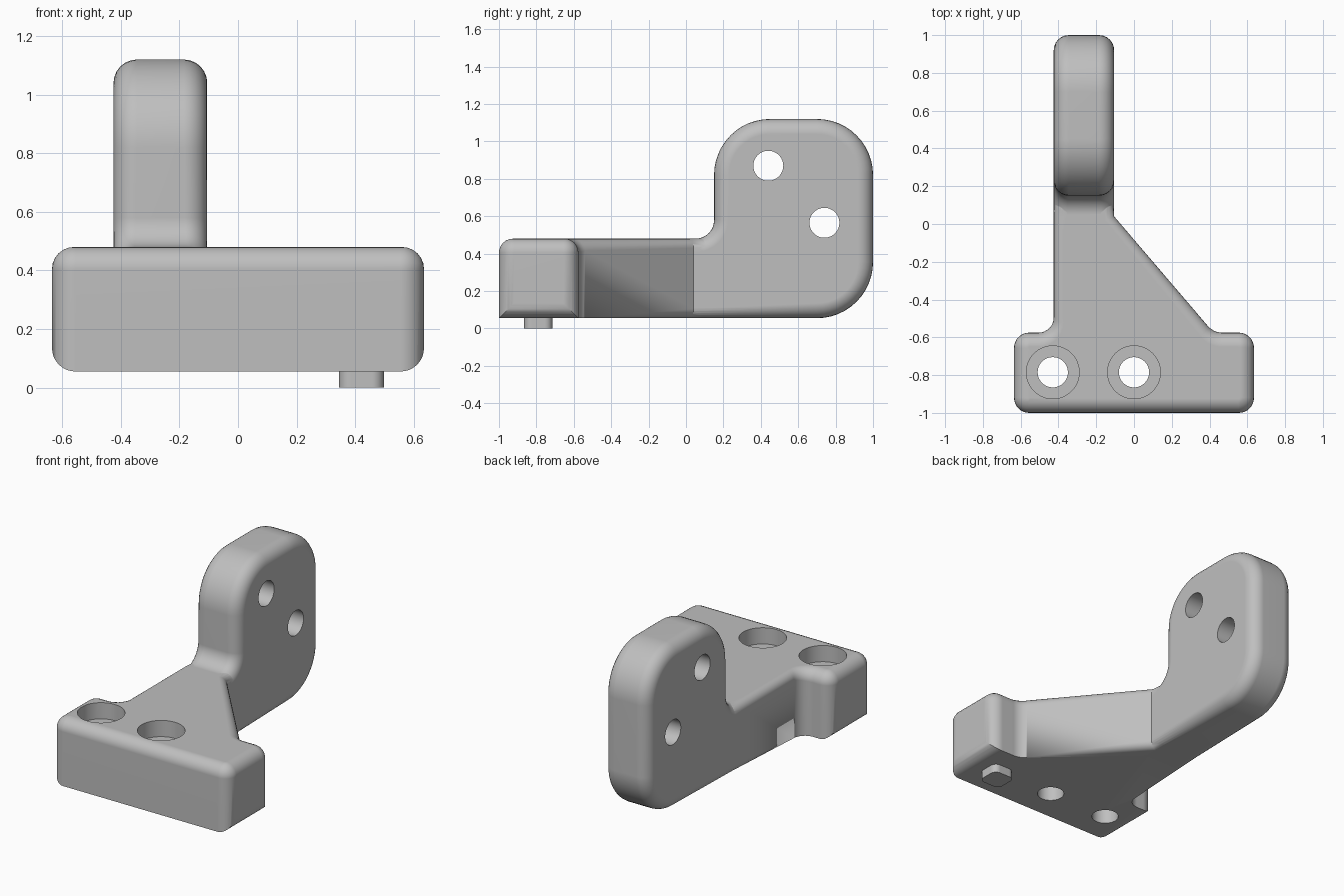
import bpy, bmesh, math
from mathutils import Vector

cube = bpy.data.objects.get("Cube")
if cube:
    bpy.data.objects.remove(cube, do_unlink=True)

grey = bpy.data.materials.new("plain grey")
grey.use_nodes = True
grey.diffuse_color = (0.52, 0.52, 0.52, 1)
grey.node_tree.nodes["Principled BSDF"].inputs["Base Color"].default_value = grey.diffuse_color

BOTTOM, TOP = 0.055, 0.48
ARM_LEFT, ARM_RIGHT = -0.105, -0.425


def rounded(corners, steps=8):
    """Outline with an arc at every (a, b, radius) corner."""
    out = []
    for i, (a, b, r) in enumerate(corners):
        p = Vector((a, b))
        if r == 0:
            out.append(p)
            continue
        u = (Vector(corners[i - 1][:2]) - p).normalized()
        v = (Vector(corners[(i + 1) % len(corners)][:2]) - p).normalized()
        half = u.angle(v) / 2
        centre = p + (u + v).normalized() * r / math.sin(half)
        s = p + u * r / math.tan(half) - centre
        e = p + v * r / math.tan(half) - centre
        sweep = s.angle(e)
        for k in range(steps + 1):
            t = k / steps
            out.append(centre + (s * math.sin((1 - t) * sweep)
                                 + e * math.sin(t * sweep)) / math.sin(sweep))
    return out


def mitres(pts):
    """Inward offset direction of each point of a counterclockwise outline."""
    out = []
    for i, p in enumerate(pts):
        d1 = (p - pts[i - 1]).normalized()
        d2 = (pts[(i + 1) % len(pts)] - p).normalized()
        n1, n2 = Vector((-d1.y, d1.x)), Vector((-d2.y, d2.x))
        out.append((n1 + n2) / (1 + n1.dot(n2)))
    return out


def prism(name, pts, lo, hi, place, low_r=lambda p: 0, high_r=lambda p: 0, steps=6):
    """Extrude an outline, rolling its rims over by a radius that may vary."""
    bm = bmesh.new()
    inward = mitres(pts)
    rings = []
    for end, sign, radius in ((lo, 1, low_r), (hi, -1, high_r)):
        order = range(steps, -1, -1) if sign > 0 else range(steps + 1)
        for k in order:
            ang = math.pi / 2 * k / steps
            ring = []
            for p, m in zip(pts, inward):
                r = radius(p)
                q = p + m * r * (1 - math.cos(ang))
                h = end + sign * r * (1 - math.sin(ang))
                ring.append(bm.verts.new(place(q.x, q.y, h)))
            rings.append(ring)
    n = len(pts)
    for r1, r2 in zip(rings, rings[1:]):
        for i in range(n):
            j = (i + 1) % n
            bm.faces.new((r1[i], r1[j], r2[j], r2[i]))
    bm.faces.new(rings[0][::-1])
    bm.faces.new(rings[-1])
    bmesh.ops.remove_doubles(bm, verts=bm.verts, dist=1e-5)
    bmesh.ops.recalc_face_normals(bm, faces=bm.faces)
    mesh = bpy.data.meshes.new(name)
    bm.to_mesh(mesh)
    bm.free()
    mesh.materials.append(grey)
    obj = bpy.data.objects.new(name, mesh)
    bpy.context.collection.objects.link(obj)
    return obj


def activate(obj):
    bpy.ops.object.select_all(action='DESELECT')
    obj.select_set(True)
    bpy.context.view_layer.objects.active = obj


def combine(obj, other, operation):
    other.hide_render = True
    activate(obj)
    mod = obj.modifiers.new("combine", 'BOOLEAN')
    mod.operation, mod.solver, mod.object = operation, 'EXACT', other
    bpy.ops.object.modifier_apply(modifier=mod.name)
    bpy.data.objects.remove(other, do_unlink=True)


def circle(a, b, r, n=48):
    return [Vector((a + r * math.cos(math.tau * i / n),
                    b + r * math.sin(math.tau * i / n))) for i in range(n)]


def upright(a, b, h):
    return (a, b, h)


def sideways(a, b, h):
    return (h, a, b)


def lengthways(a, b, h):
    return (a, h, b)


# Foot with the tapering web behind it
plan = rounded([(-0.635, -1, 0.08), (0.635, -1, 0.08), (0.635, -0.575, 0.08),
                (0.421, -0.575, 0.1), (ARM_LEFT, 0.04, 0), (-0.12, 0.25, 0),
                (-0.41, 0.25, 0), (ARM_RIGHT, 0.04, 0),
                (ARM_RIGHT, -0.575, 0.08), (-0.635, -0.575, 0.08)])


def foot_rim(p):
    t = min(max((p.y + 0.575) / 0.08, 0), 1)
    return 0.075 - 0.025 * t


bracket = prism("bracket", plan, BOTTOM, TOP, upright,
                lambda p: 0.05 if p.y > 0 else 0, foot_rim)

# Upright arm plate
side = rounded([(-0.05, BOTTOM, 0), (1, BOTTOM, 0.3), (1, 1.12, 0.3),
                (0.15, 1.12, 0.3), (0.15, TOP, 0.1), (-0.05, TOP, 0)], 12)


def arm_rim(p):
    return 0.05 + 0.03 * min(max((p.y - BOTTOM) / 0.6, max(p.x, 0) / 0.6, 0), 1) \
        if p.x > 0.04 else 0.05


combine(bracket, prism("arm", side, ARM_RIGHT, ARM_LEFT, sideways, arm_rim, arm_rim), 'UNION')

# Rounded lower ends of the foot
for s in (-1, 1):
    arc = [Vector((s * (0.555 + 0.08 * math.sin(t)), BOTTOM + 0.08 - 0.08 * math.cos(t)))
           for t in (math.pi / 2 * k / 8 for k in range(9))]
    corner = arc + [Vector((s * 0.7, 0.135)), Vector((s * 0.7, 0)), Vector((s * 0.555, 0))]
    if s > 0:
        corner.reverse()
    combine(bracket, prism("end_cutter", corner, -1.1, -0.5, lengthways), 'DIFFERENCE')

# Counterbored holes in the foot
for x in (-0.43, 0):
    combine(bracket, prism("hole_cutter", circle(x, -0.785, 0.08), -0.1, 0.7, upright), 'DIFFERENCE')
    combine(bracket, prism("bore_cutter", circle(x, -0.785, 0.14), TOP - 0.105, 0.7, upright), 'DIFFERENCE')

# Cross holes in the arm
for y, z in ((0.44, 0.87), (0.74, 0.565)):
    combine(bracket, prism("hole_cutter", circle(y, z, 0.08), -0.6, 0.1, sideways), 'DIFFERENCE')

# Locating peg under the foot
peg = prism("locating_peg", rounded([(0.345, -0.865, 0.04), (0.498, -0.865, 0.04),
                                     (0.498, -0.715, 0.04), (0.345, -0.715, 0.04)]),
            0, 0.1, upright)

for obj in (bracket, peg):
    activate(obj)
    bpy.ops.object.shade_smooth_by_angle(angle=math.radians(30))
    normals = obj.modifiers.new("even shading", 'WEIGHTED_NORMAL')
    normals.keep_sharp = True
